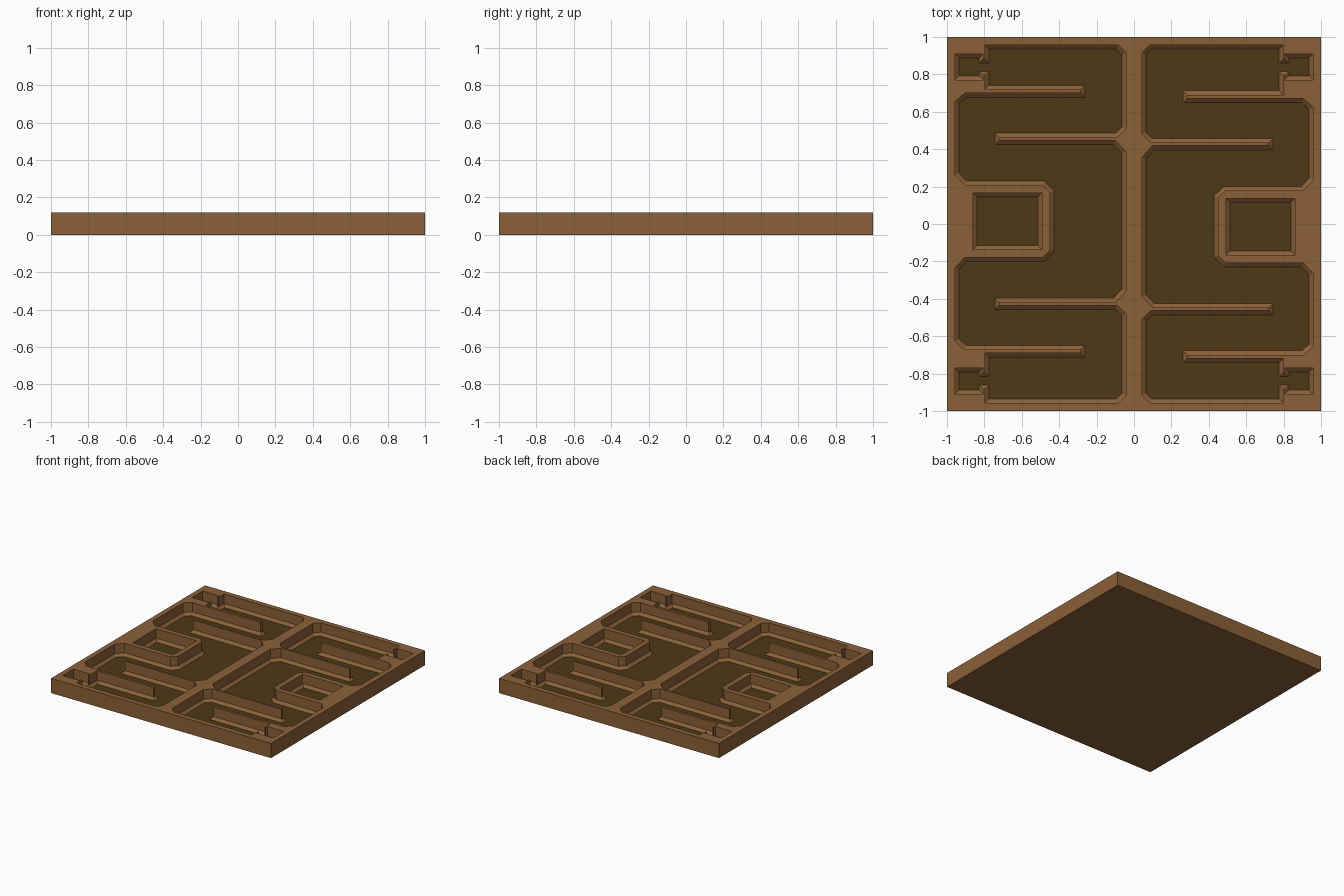
import bpy, bmesh
from mathutils import Vector

if "Cube" in bpy.data.objects:
    bpy.data.objects.remove(bpy.data.objects["Cube"])

TOP, FOOT, FLOOR = 0.12, 0.042, 0.022   # rim, top of the skirting, sunken floor
SKIRT = 0.022                           # skirting width
SHIFT = 0.0145                          # partitions sit slightly off centre


def material(name, col):
    m = bpy.data.materials.new(name)
    m.diffuse_color = (*col, 1)
    m.use_nodes = True
    m.node_tree.nodes["Principled BSDF"].inputs["Base Color"].default_value = m.diffuse_color
    return m


def inset(pts, d):
    """Mitred inset of a counter-clockwise outline."""
    out = []
    for i, p in enumerate(pts):
        a = (p - pts[i - 1]).normalized()
        b = (pts[(i + 1) % len(pts)] - p).normalized()
        na, nb = Vector((-a.y, a.x)), Vector((-b.y, b.x))
        out.append(p + (na + nb) * d / (1 + na.dot(nb)))
    return out


def ring(bm, pts, z):
    return [bm.verts.new((p.x, p.y, z)) for p in pts]


def bridge(bm, r1, r2):
    for i in range(len(r1)):
        bm.faces.new((r1[i - 1], r1[i], r2[i], r2[i - 1]))


def finish(bm, name, mat):
    me = bpy.data.meshes.new(name)
    bm.to_mesh(me)
    bm.free()
    me.materials.append(mat)
    ob = bpy.data.objects.new(name, me)
    bpy.context.collection.objects.link(ob)


# Upper half of the left hall: partitions, doorway, corner room, alcove block
half = [(-.043, .372), (-.10, .433), (-.722, .433), (-.722, .449), (-.09, .449),
        (-.043, .495), (-.043, .915), (-.085, .957), (-.797, .957), (-.797, .882),
        (-.807, .882), (-.807, .909), (-.957, .909), (-.957, .77), (-.807, .77),
        (-.807, .794), (-.797, .794), (-.797, .705), (-.283, .705), (-.283, .685),
        (-.905, .685), (-.957, .64), (-.957, .25), (-.905, .194), (-.49, .194),
        (-.449, .155)]
hall = half + [(x, -y) for x, y in reversed(half)]
cell = [(-.861, -.152), (-.492, -.152), (-.492, .152), (-.861, .152)]
left = [[Vector((x, y + (SHIFT if abs(y) < .75 else 0))) for x, y in s]
        for s in (hall, cell)]
# The right side is the left turned by half a turn
pockets = left + [[-p for p in s] for s in left]

wood = material("brown", (0.26, 0.12, 0.04))
dark = material("dark_floor", (0.075, 0.04, 0.008))

# Tile body: outer box, rim with openings, pocket walls and skirting
bm = bmesh.new()
square = [Vector(p) for p in ((-1, -1), (1, -1), (1, 1), (-1, 1))]
base, rim = ring(bm, square, 0), ring(bm, square, TOP)
loops = [rim] + [ring(bm, p, TOP) for p in pockets]
edges = [bm.edges.new((l[i - 1], l[i])) for l in loops for i in range(len(l))]
bmesh.ops.triangle_fill(bm, edges=edges, use_beauty=True, normal=(0, 0, 1))
bm.faces.new(base[::-1])
bridge(bm, base, rim)
for p, top in zip(pockets, loops[1:]):
    foot = ring(bm, p, FOOT)
    bridge(bm, top, foot)
    bridge(bm, foot, ring(bm, inset(p, SKIRT), FLOOR))
bmesh.ops.recalc_face_normals(bm, faces=bm.faces)
finish(bm, "tile_body", wood)

# Sunken floors
for name, p in zip(("left_hall", "left_cell", "right_hall", "right_cell"), pockets):
    bm = bmesh.new()
    bm.faces.new(ring(bm, inset(p, SKIRT), FLOOR))
    finish(bm, name + "_floor", dark)
